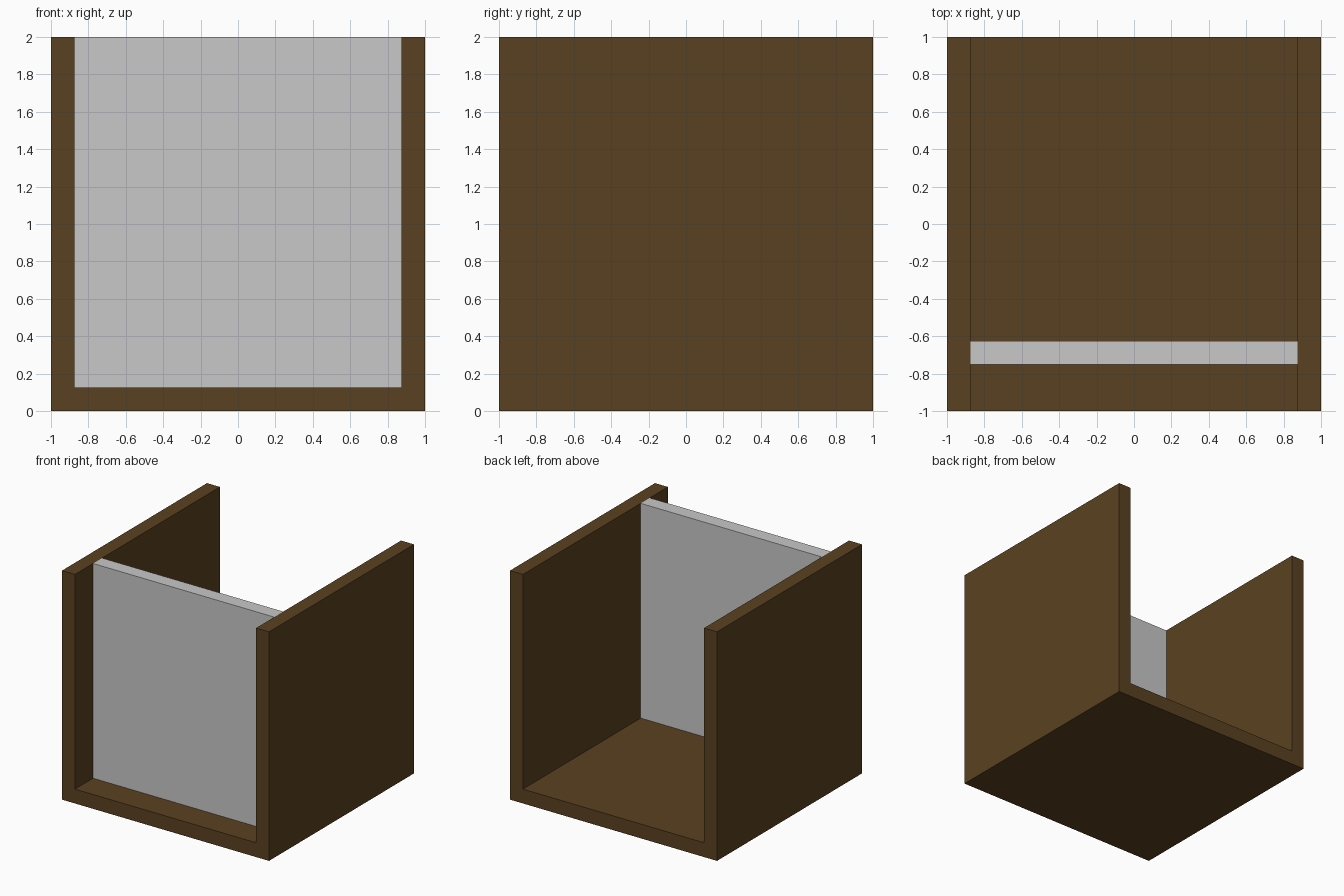
import bpy
import bmesh

if "Cube" in bpy.data.objects:
    bpy.data.objects.remove(bpy.data.objects["Cube"])


def material(name, rgb):
    mat = bpy.data.materials.new(name)
    mat.diffuse_color = (*rgb, 1.0)
    mat.use_nodes = True
    mat.node_tree.nodes["Principled BSDF"].inputs["Base Color"].default_value = mat.diffuse_color
    return mat


def extrude_profile(name, profile, y_front, y_back, mat):
    """Extrude an x-z outline from y_front to y_back."""
    bm = bmesh.new()
    face = bm.faces.new([bm.verts.new((x, y_front, z)) for x, z in profile])
    result = bmesh.ops.extrude_face_region(bm, geom=[face])
    verts = [v for v in result["geom"] if isinstance(v, bmesh.types.BMVert)]
    bmesh.ops.translate(bm, verts=verts, vec=(0, y_back - y_front, 0))
    bmesh.ops.recalc_face_normals(bm, faces=bm.faces)
    mesh = bpy.data.meshes.new(name)
    bm.to_mesh(mesh)
    bm.free()
    mesh.materials.append(mat)
    obj = bpy.data.objects.new(name, mesh)
    bpy.context.collection.objects.link(obj)
    return obj


brown = material("dark brown wood", (0.102, 0.053, 0.015))
grey = material("light grey", (0.578, 0.578, 0.578))

WALL = 0.125
IN = 1 - WALL

# U-shaped wooden frame: floor and two side walls
extrude_profile("wooden_frame",
                [(-1, 0), (1, 0), (1, 2), (IN, 2), (IN, WALL),
                 (-IN, WALL), (-IN, 2), (-1, 2)],
                -1, 1, brown)

# Upright panel set between the walls near the front
extrude_profile("front_panel",
                [(-IN, WALL), (IN, WALL), (IN, 2), (-IN, 2)],
                -0.75, -0.625, grey)
